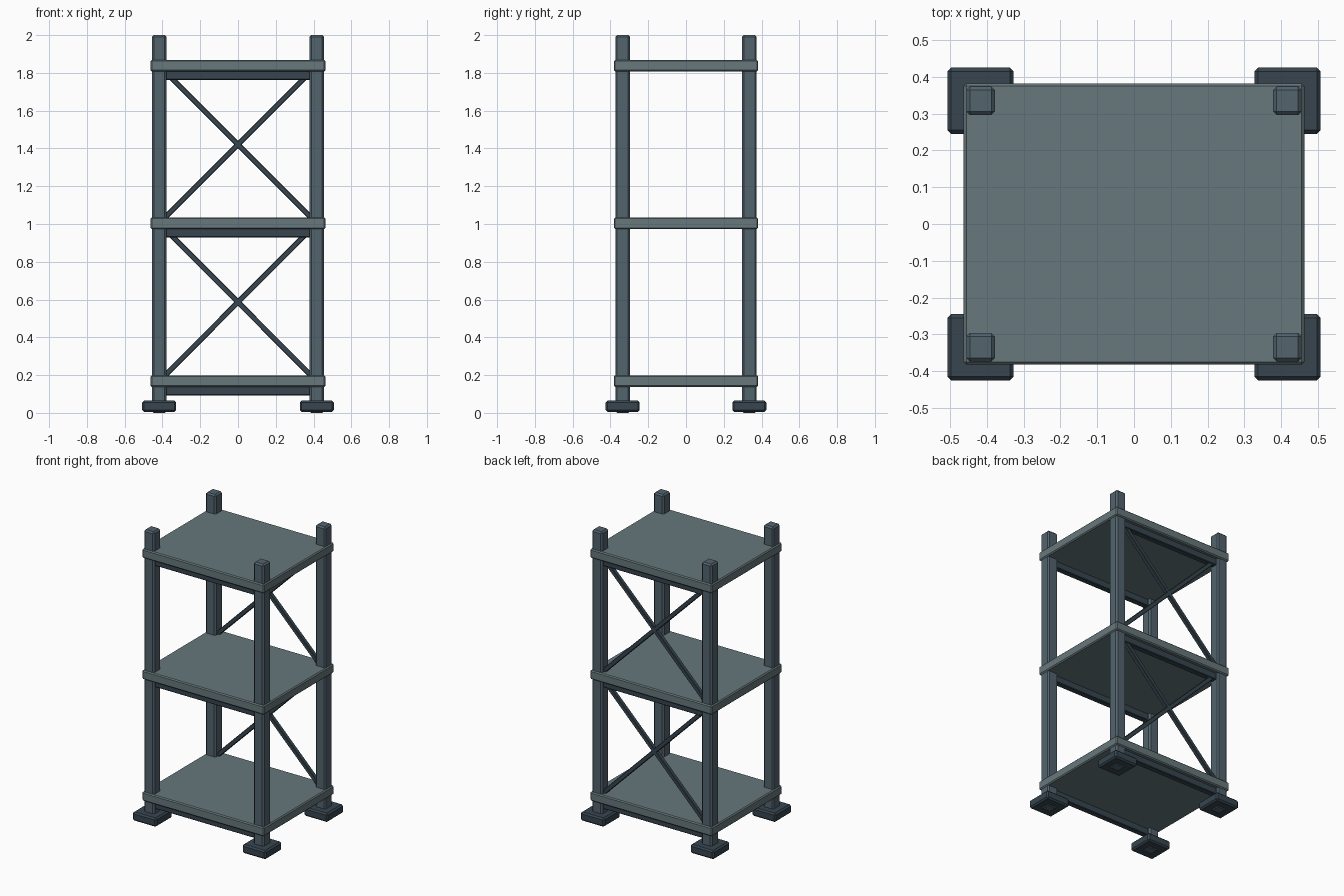
import bpy
import math
from mathutils import Vector

if "Cube" in bpy.data.objects:
    bpy.data.objects.remove(bpy.data.objects["Cube"])

PX, PY = 0.417, 0.335            # post centres
LEVELS = (0.168, 1.004, 1.838)   # shelf centres


def material(name, rgb):
    m = bpy.data.materials.new(name)
    m.diffuse_color = (*rgb, 1)
    m.use_nodes = True
    m.node_tree.nodes["Principled BSDF"].inputs["Base Color"].default_value = m.diffuse_color
    return m


POST = material("slate", (0.085, 0.125, 0.155))
SHELF = material("grey_green", (0.135, 0.185, 0.2))
DARK = material("dark_slate", (0.038, 0.06, 0.078))


def box(name, centre, size, mat, bevel, tilt=0.0):
    bpy.ops.mesh.primitive_cube_add(size=1, location=centre)
    ob = bpy.context.object
    ob.name = name
    ob.scale = size
    bpy.ops.object.transform_apply(location=False, rotation=False, scale=True)
    ob.rotation_euler.y = tilt
    ob.data.materials.append(mat)
    mod = ob.modifiers.new("bevel", "BEVEL")
    mod.width = bevel
    mod.segments = 1
    return ob


def brace(name, a, b):
    a, b = Vector(a), Vector(b)
    d = b - a
    box(name, (a + b) / 2, (d.length, 0.028, 0.028), DARK, 0.003,
        -math.atan2(d.z, d.x))


# Corner posts and foot pads
for sy, depth in ((-1, "front"), (1, "back")):
    for sx, side in ((-1, "left"), (1, "right")):
        box(f"{depth}_{side}_post", (sx * PX, sy * PY, 1.0),
            (0.078, 0.078, 2.0), POST, 0.01)
        box(f"{depth}_{side}_foot", (sx * PX, sy * PY, 0.035),
            (0.18, 0.18, 0.06), DARK, 0.01)

# Shelves with a support beam under the front and back edges
for i, z in enumerate(LEVELS):
    box(f"shelf_{i + 1}", (0, 0, z), (0.926, 0.764, 0.062), SHELF, 0.007)
    for sy, depth in ((-1, "front"), (1, "back")):
        box(f"{depth}_beam_{i + 1}", (0, sy * PY, z - 0.05),
            (2 * PX, 0.04, 0.05), DARK, 0.004)

# Crossed braces on the back
for i, (lo, hi) in enumerate(zip(LEVELS, LEVELS[1:])):
    brace(f"rising_brace_{i + 1}", (-PX, PY, lo), (PX, PY, hi))
    brace(f"falling_brace_{i + 1}", (-PX, PY, hi), (PX, PY, lo))
